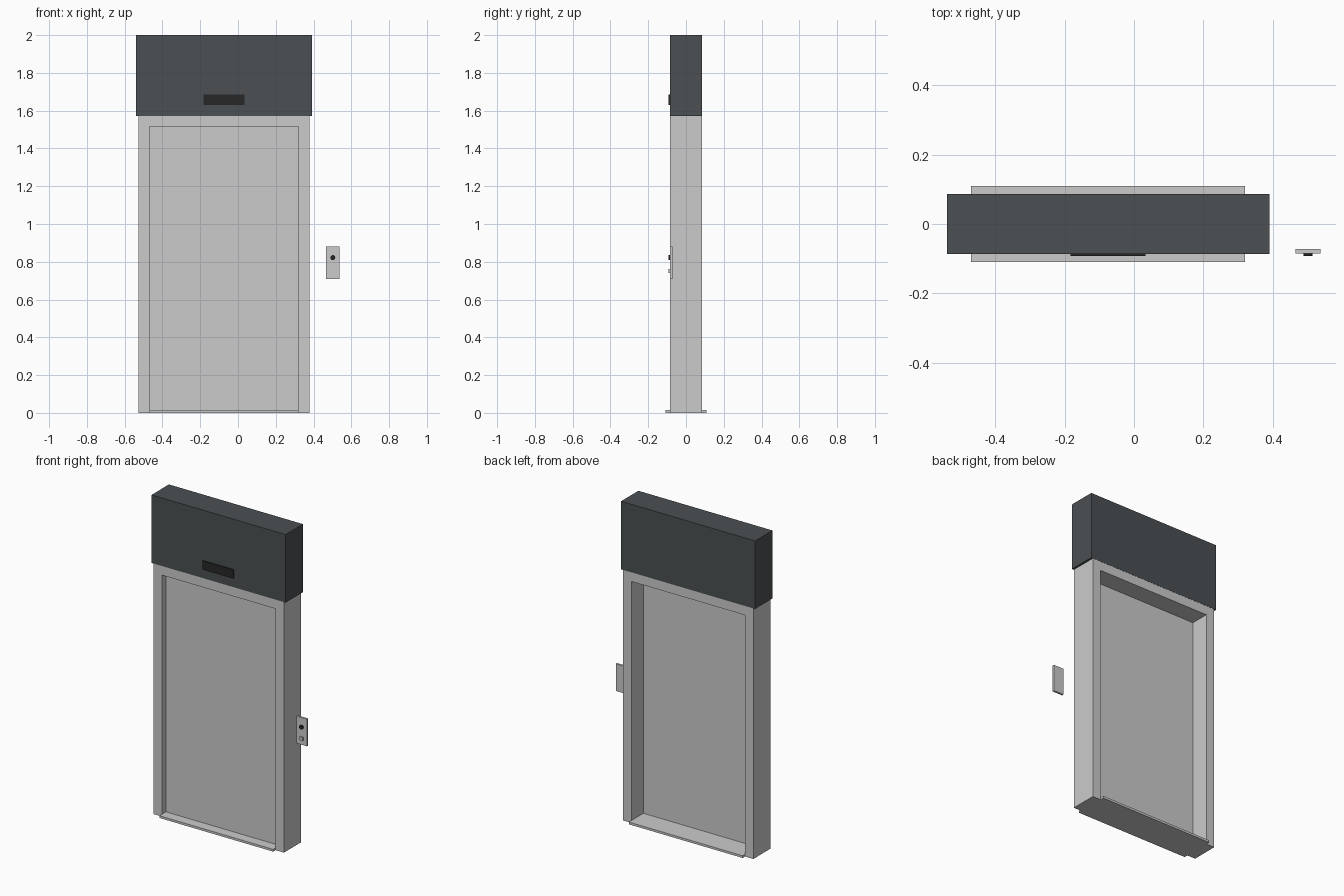
import bpy, bmesh
from mathutils import Matrix

if "Cube" in bpy.data.objects:
    bpy.data.objects.remove(bpy.data.objects["Cube"])

CX = -0.0745   # centre line of the doorway


def material(name, rgb):
    m = bpy.data.materials.new(name)
    m.diffuse_color = (*rgb, 1)
    m.use_nodes = True
    m.node_tree.nodes["Principled BSDF"].inputs["Base Color"].default_value = m.diffuse_color
    return m


dark = material("dark_metal", (0.07, 0.08, 0.085))
black = material("black_plastic", (0.02, 0.02, 0.02))


def finish(name, bm, mat=None):
    bmesh.ops.recalc_face_normals(bm, faces=bm.faces)
    me = bpy.data.meshes.new(name)
    bm.to_mesh(me)
    bm.free()
    ob = bpy.data.objects.new(name, me)
    bpy.context.collection.objects.link(ob)
    if mat:
        me.materials.append(mat)
    return ob


def box(name, x, y, z, mat=None):
    """Box from (min, max) pairs on each axis."""
    bm = bmesh.new()
    bmesh.ops.create_cube(bm, size=1)
    for v in bm.verts:
        for i, (lo, hi) in enumerate((x, y, z)):
            v.co[i] = lo + (v.co[i] + 0.5) * (hi - lo)
    return finish(name, bm, mat)


def around(half):
    return (CX - half, CX + half)


# Door frame: an upside-down U profile extruded through the wall depth
outer, inner, top, lintel = 0.453, 0.395, 1.575, 1.515
half_profile = [(outer, 0), (outer, top)]
inner_profile = [(inner, lintel), (inner, 0)]
outline = (half_profile + [(-x, z) for x, z in reversed(half_profile)]
           + [(-x, z) for x, z in reversed(inner_profile)] + inner_profile)
bm = bmesh.new()
face = bm.faces.new([bm.verts.new((CX + x, -0.085, z)) for x, z in outline])
ext = bmesh.ops.extrude_face_region(bm, geom=[face], use_keep_orig=True)
bmesh.ops.translate(bm, vec=(0, 0.17, 0),
                    verts=[g for g in ext["geom"] if isinstance(g, bmesh.types.BMVert)])
finish("door_frame", bm)

# Door leaf, set back a little behind the front of the frame
box("door_panel", around(inner), (-0.045, -0.035), (0.012, lintel))

# Threshold plate
box("sill", around(inner), (-0.109, 0.109), (0, 0.014))

# Header housing and its indicator display
box("header", around(0.4655), (-0.086, 0.086), (1.573, 2.0), dark)
box("display", around(0.108), (-0.093, -0.08), (1.63, 1.685), black)

# Call panel with a round button and a small square key switch
box("call_panel", (0.466, 0.538), (-0.085, -0.072), (0.71, 0.88))
bm = bmesh.new()
bmesh.ops.create_cone(bm, cap_ends=True, segments=24, radius1=0.013, radius2=0.013, depth=0.012,
                      matrix=Matrix.Translation((0.502, -0.087, 0.822)) @ Matrix.Rotation(1.5707963, 4, 'X'))
finish("call_button", bm, black)
box("key_switch", (0.491, 0.513), (-0.092, -0.082), (0.74, 0.761))
